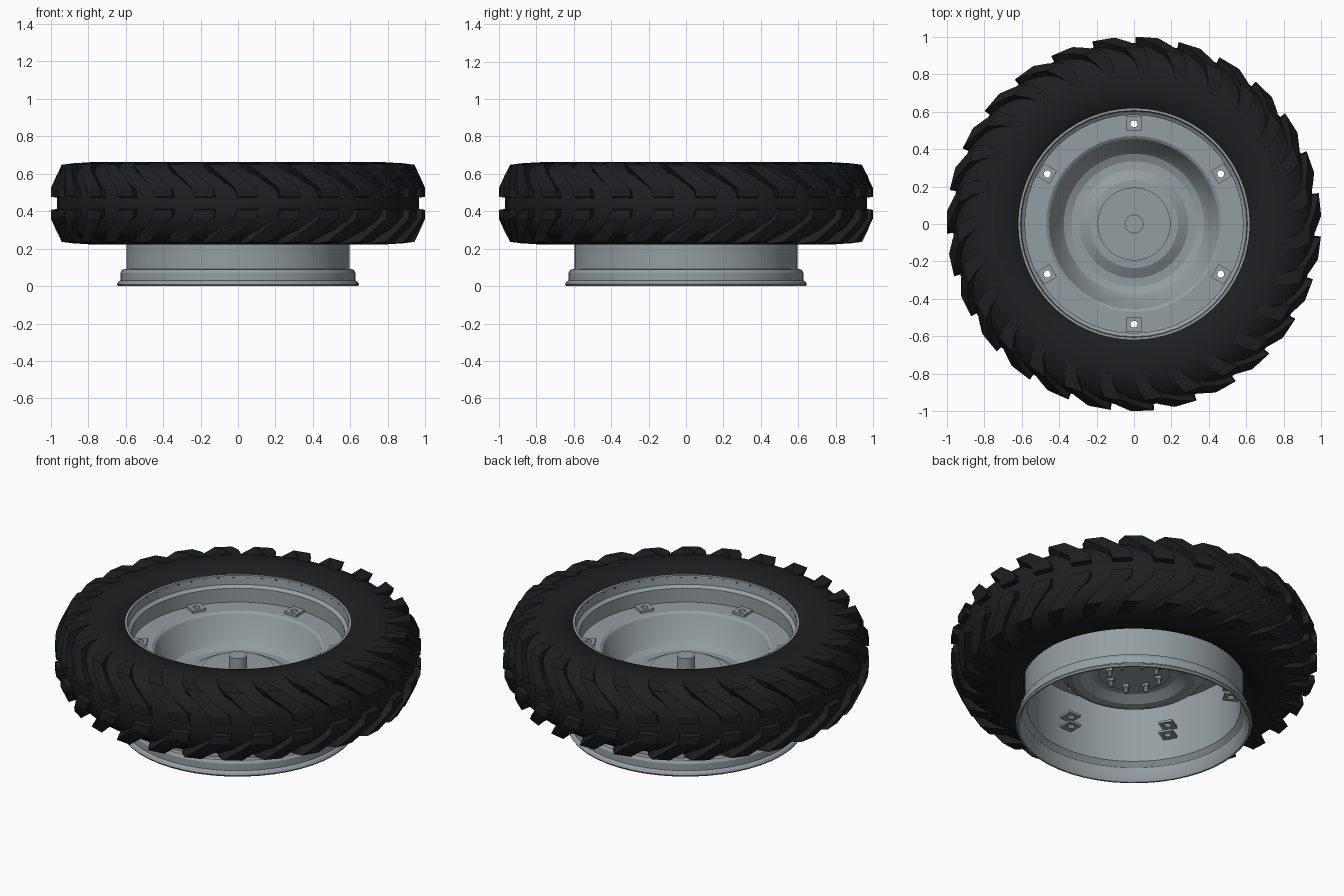
import bpy, bmesh
from math import sin, cos, pi, radians

if "Cube" in bpy.data.objects:
    bpy.data.objects.remove(bpy.data.objects["Cube"])

ZC = 0.4425          # mid height of the tyre


def material(name, rgb):
    m = bpy.data.materials.new(name)
    m.diffuse_color = (*rgb, 1)
    m.use_nodes = True
    m.node_tree.nodes["Principled BSDF"].inputs["Base Color"].default_value = m.diffuse_color
    return m


RUBBER = material("rubber", (0.012, 0.013, 0.014))
STEEL = material("steel", (0.30, 0.34, 0.36))


def finish(name, bm, mat, smooth=None):
    bmesh.ops.recalc_face_normals(bm, faces=bm.faces)
    me = bpy.data.meshes.new(name)
    bm.to_mesh(me)
    bm.free()
    ob = bpy.data.objects.new(name, me)
    bpy.context.collection.objects.link(ob)
    me.materials.append(mat)
    if smooth:
        bpy.ops.object.select_all(action='DESELECT')
        ob.select_set(True)
        bpy.context.view_layer.objects.active = ob
        bpy.ops.object.shade_smooth_by_angle(angle=radians(smooth))
    return ob


def revolve(name, profile, n, mat, smooth=None):
    """Spin a closed (radius, z) outline around z."""
    bm = bmesh.new()
    rings = [[bm.verts.new((r * cos(2 * pi * i / n), r * sin(2 * pi * i / n), z))
              for r, z in profile] for i in range(n)]
    k = len(profile)
    for i in range(n):
        a, b = rings[i], rings[(i + 1) % n]
        for j in range(k):
            bm.faces.new((a[j], a[(j + 1) % k], b[(j + 1) % k], b[j]))
    return finish(name, bm, mat, smooth)


def add_cyl(bm, x, y, z0, z1, r, n=16):
    res = bmesh.ops.create_cone(bm, cap_ends=True, segments=n, radius1=r, radius2=r, depth=z1 - z0)
    bmesh.ops.translate(bm, verts=res['verts'], vec=(x, y, (z0 + z1) / 2))


def cut(ob, cutter):
    mod = ob.modifiers.new("holes", 'BOOLEAN')
    mod.operation, mod.solver, mod.object = 'DIFFERENCE', 'EXACT', cutter


# Tyre carcass
half = [(0.605, 0.180), (0.63, 0.200), (0.68, 0.214), (0.74, 0.221), (0.80, 0.219), (0.85, 0.205),
        (0.90, 0.176), (0.935, 0.140), (0.957, 0.090), (0.967, 0.035)]
revolve("tyre", [(r, ZC + d) for r, d in half] + [(r, ZC - d) for r, d in reversed(half)],
        81, RUBBER, 40)

# Tread lugs: stations of (radius, distance from mid plane, angle shift, half width)
stations = [(1.0, 0.035, 0.0, 0.056), (1.0, 0.082, -0.01, 0.058), (0.972, 0.145, -0.09, 0.054),
            (0.942, 0.206, -0.17, 0.052), (0.88, 0.214, -0.215, 0.046), (0.81, 0.218, -0.245, 0.035)]
LUGS = 27
bm = bmesh.new()
for i in range(LUGS):
    base = radians(-87) + 2 * pi * i / LUGS
    for side in (1, -1):
        rows = []
        for r, d, off, w in stations:
            row = []
            rb, db = 0.78 + (r - 0.78) * 0.75, d * 0.75
            for rr, dd, s in ((r, d, -1), (r, d, 1), (rb, db, 1), (rb, db, -1)):
                a = base + off + s * w
                row.append(bm.verts.new((rr * cos(a), rr * sin(a), ZC + side * dd)))
            rows.append(row)
        for p, q in zip(rows, rows[1:]):
            for j in range(4):
                bm.faces.new((p[j], p[(j + 1) % 4], q[(j + 1) % 4], q[j]))
        bm.faces.new(rows[0])
        bm.faces.new(rows[-1])
finish("tread_lugs", bm, RUBBER)

# Rim barrel with a flange at each end
outer = [(0.640, 0.0), (0.647, 0.010), (0.640, 0.022), (0.628, 0.030), (0.628, 0.070), (0.618, 0.088),
         (0.596, 0.092), (0.596, 0.560), (0.614, 0.568), (0.618, 0.620), (0.625, 0.632)]
inner = [(0.606, 0.632), (0.602, 0.580), (0.583, 0.565), (0.583, 0.105), (0.608, 0.078), (0.615, 0.025),
         (0.630, 0.0)]
revolve("rim", outer + inner, 48, STEEL, 25)

# Dished wheel disc
top = [(0.583, 0.482), (0.47, 0.482), (0.455, 0.472), (0.40, 0.355), (0.375, 0.325), (0.335, 0.308),
       (0.29, 0.310), (0.265, 0.325), (0.235, 0.342), (0.15, 0.345)]
disc = revolve("wheel_disc", top + [(r, z - 0.014) for r, z in reversed(top)], 48, STEEL, 25)

# Mounting brackets: six stations, one on the disc and a pair on the lower barrel
bm = bmesh.new()
holes = bmesh.new()
for i in range(6):
    a = radians(30 + 60 * i)
    c, s = cos(a), sin(a)
    add_cyl(holes, 0.535 * c, 0.535 * s, 0.1, 0.6, 0.019)
    for r0, r1, z0, z1 in ((0.498, 0.578, 0.475, 0.497), (0.498, 0.588, 0.285, 0.298),
                           (0.498, 0.588, 0.225, 0.238)):
        res = bmesh.ops.create_cube(bm, size=1)
        for v in res['verts']:
            r = (r0 + r1) / 2 + v.co.x * (r1 - r0)
            t = v.co.y * 0.08
            v.co = (r * c - t * s, r * s + t * c, (z0 + z1) / 2 + v.co.z * (z1 - z0))
brackets = finish("mounting_brackets", bm, STEEL)
cutter = finish("hole_cutter", holes, STEEL)
cutter.hide_render = True
cutter.hide_set(True)
cut(disc, cutter)
cut(brackets, cutter)

# Hub plate, raised cap ring and axle stub
bm = bmesh.new()
add_cyl(bm, 0, 0, 0.325, 0.362, 0.195, 40)
add_cyl(bm, 0, 0, 0.355, 0.435, 0.05, 24)
finish("hub", bm, STEEL, 30)

# Wheel bolts on the underside
bm = bmesh.new()
for i in range(8):
    a = 2 * pi * (i + 0.5) / 8
    add_cyl(bm, 0.14 * cos(a), 0.14 * sin(a), 0.275, 0.335, 0.012, 10)
    add_cyl(bm, 0.14 * cos(a), 0.14 * sin(a), 0.308, 0.33, 0.02, 6)
finish("wheel_bolts", bm, STEEL)
